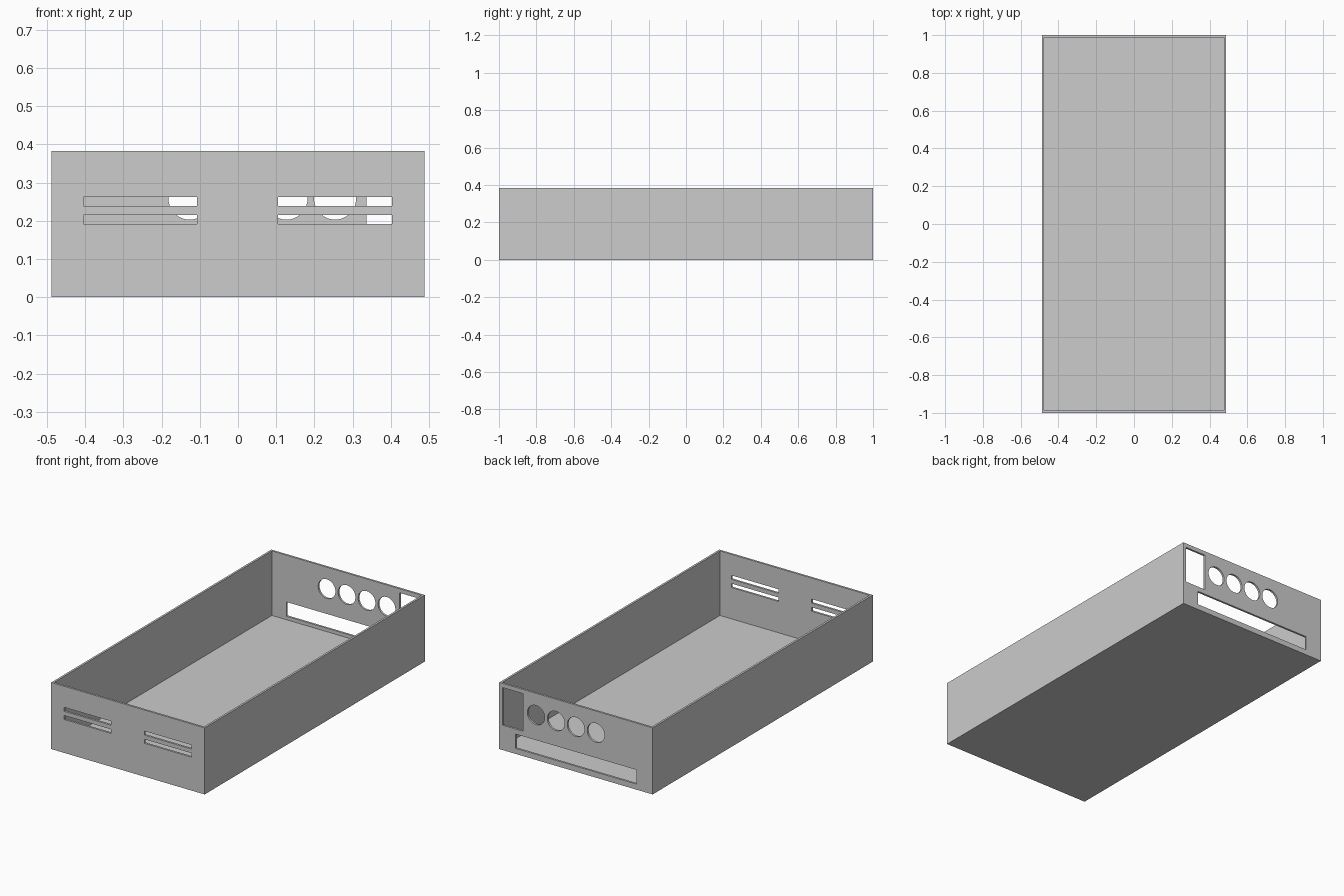
import bpy
import math

if "Cube" in bpy.data.objects:
    bpy.data.objects.remove(bpy.data.objects["Cube"])

W, L, H, T = 0.976, 2.0, 0.383, 0.012   # width, length, height, wall thickness

grey = bpy.data.materials.new("light grey")
grey.diffuse_color = (0.604, 0.604, 0.604, 1)
grey.use_nodes = True
grey.node_tree.nodes["Principled BSDF"].inputs["Base Color"].default_value = grey.diffuse_color


def box(name, x0, x1, y0, y1, z0, z1):
    bpy.ops.mesh.primitive_cube_add(
        size=1, location=((x0 + x1) / 2, (y0 + y1) / 2, (z0 + z1) / 2))
    ob = bpy.context.object
    ob.name = name
    ob.scale = (x1 - x0, y1 - y0, z1 - z0)
    bpy.ops.object.transform_apply(location=True, rotation=True, scale=True)
    ob.data.materials.append(grey)
    return ob


# Solid block that becomes the open tray
tray = box("open_tray", -W / 2, W / 2, -L / 2, L / 2, 0, H)
cutters = [box("cavity_cutter", -W / 2 + T, W / 2 - T, -L / 2 + T, L / 2 - T, T, H + 0.1)]

# Front wall: two pairs of thin vent slots
for x0 in (-0.405, 0.105):
    for z0 in (0.192, 0.239):
        cutters.append(box("vent_cutter", x0, x0 + 0.298, -1.05, -0.95, z0, z0 + 0.023))

# Back wall: upright socket opening, long low slot, four round ports
cutters.append(box("socket_cutter", 0.336, 0.468, 0.95, 1.05, 0.143, 0.359))
cutters.append(box("long_slot_cutter", -0.384, 0.384, 0.95, 1.05, 0.032, 0.114))
for i in range(4):
    bpy.ops.mesh.primitive_cylinder_add(
        vertices=64, radius=0.055, depth=0.1,
        location=(-0.127 + 0.127 * i, 1.0, 0.258), rotation=(math.pi / 2, 0, 0))
    port = bpy.context.object
    port.name = "port_cutter"
    port.data.materials.append(grey)
    cutters.append(port)

# Cut every opening, then discard the cutters
bpy.context.view_layer.objects.active = tray
for cutter in cutters:
    mod = tray.modifiers.new("cut", 'BOOLEAN')
    mod.operation = 'DIFFERENCE'
    mod.solver = 'EXACT'
    mod.object = cutter
    bpy.ops.object.modifier_apply(modifier=mod.name)
for cutter in cutters:
    bpy.data.objects.remove(cutter, do_unlink=True)

# Smooth only the round port rims
bpy.ops.object.select_all(action='DESELECT')
tray.select_set(True)
bpy.context.view_layer.objects.active = tray
bpy.ops.object.shade_smooth_by_angle(angle=math.radians(30))
